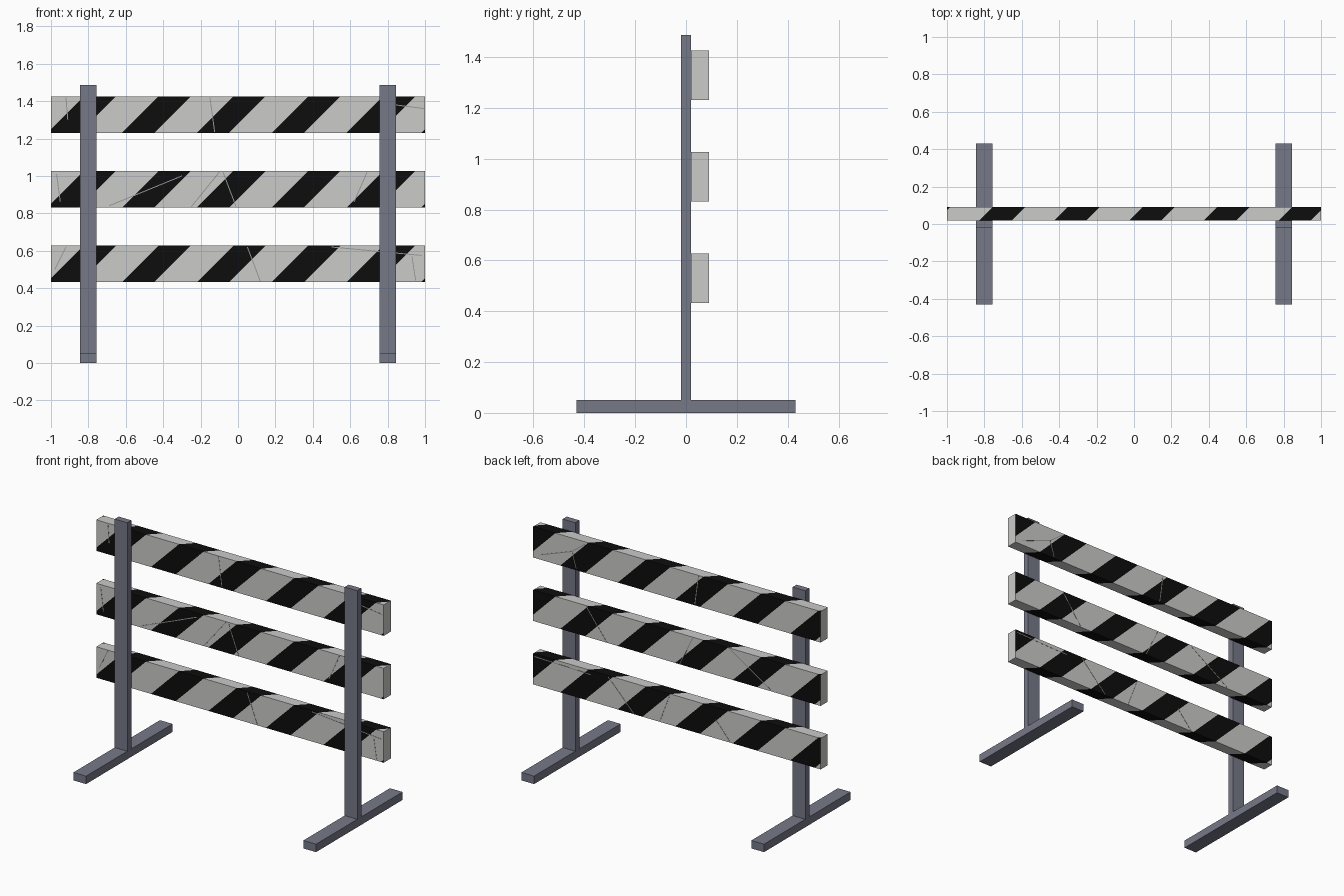
import bpy, bmesh, math
from mathutils import Vector

if "Cube" in bpy.data.objects:
    bpy.data.objects.remove(bpy.data.objects["Cube"])


def mat(name, c):
    m = bpy.data.materials.new(name)
    m.diffuse_color = (*c, 1)
    m.use_nodes = True
    m.node_tree.nodes["Principled BSDF"].inputs["Base Color"].default_value = m.diffuse_color
    return m


STEEL = mat("grey_steel", (0.182, 0.19, 0.245))
WHITE = mat("off_white_paint", (0.597, 0.597, 0.59))
BLACK = mat("black_paint", (0.004, 0.004, 0.004))
CRACK = mat("crack_grey", (0.32, 0.32, 0.32))


def finish(bm, name, mats):
    me = bpy.data.meshes.new(name)
    bmesh.ops.recalc_face_normals(bm, faces=bm.faces[:])
    bm.to_mesh(me)
    bm.free()
    for m in mats:
        me.materials.append(m)
    ob = bpy.data.objects.new(name, me)
    bpy.context.collection.objects.link(ob)
    return ob


def box_bm(lo, hi):
    bm = bmesh.new()
    bmesh.ops.create_cube(bm, size=1)
    for v in bm.verts:
        v.co = Vector([(l + h) / 2 + c * (h - l) for l, h, c in zip(lo, hi, v.co)])
    return bm


# Posts and feet
for s, side in ((-1, "left"), (1, "right")):
    x0, x1 = s * 0.8 - 0.044, s * 0.8 + 0.044
    finish(box_bm((x0, -0.02, 0.05), (x1, 0.02, 1.487)), side + "_post", [STEEL])
    finish(box_bm((x0, -0.43, 0), (x1, 0.43, 0.05)), side + "_foot", [STEEL])

# Boards: diagonal stripes wrap round the four long sides like a spiral
Y0, Y1, H = 0.02, 0.09, 0.195
D = Y1 - Y0
PERIOD, WIDTH, START = 0.4, 0.172, -0.62


def board(name, zb):
    zt = zb + H
    bm = box_bm((-1, Y0, zb), (1, Y1, zt))
    # side normal, stripe plane normal, point where the wrapped coordinate is zero
    sides = [
        ((0, -1, 0), (1, 0, -1), (0, Y0, zb)),
        ((0, 0, 1), (1, -1, 0), (H, Y0, zt)),
        ((0, 1, 0), (1, 0, 1), (H + D, Y1, zt)),
        ((0, 0, -1), (1, 1, 0), (2 * H + D, Y1, zb)),
    ]
    for n, p, o in sides:
        n, p, o = Vector(n), Vector(p), Vector(o)

        def on_side():
            bm.normal_update()
            return [f for f in bm.faces if f.normal.dot(n) > 0.9]

        for k in range(-6, 6):
            for e in (0, WIDTH):
                fs = on_side()
                geom = (fs + list({ed for f in fs for ed in f.edges})
                        + list({v for f in fs for v in f.verts}))
                co = o + Vector((START + k * PERIOD + e, 0, 0))
                bmesh.ops.bisect_plane(bm, geom=geom, dist=1e-5, plane_co=co, plane_no=p)
        for f in on_side():
            u = (f.calc_center_median() - o).dot(p)
            f.material_index = 1 if (u - START) % PERIOD < WIDTH else 0
    finish(bm, name, [WHITE, BLACK])


for name, zb in (("lower_board", 0.432), ("middle_board", 0.831), ("upper_board", 1.23)):
    board(name, zb)

# Cracks: hairline plates on the boards, as (x0, z0, x1, z1)
front = [(-0.15, 1.42, -0.125, 1.235), (-0.92, 1.42, -0.91, 1.3), (0.84, 1.38, 0.995, 1.36),
         (-0.08, 1.02, -0.01, 0.835), (-0.1, 1.02, -0.25, 0.835), (0.69, 1.02, 0.62, 0.86),
         (-0.69, 0.84, -0.3, 1.0), (0.05, 0.62, 0.12, 0.435), (0.5, 0.62, 0.98, 0.575),
         (0.93, 0.57, 0.95, 0.44), (-0.92, 0.62, -0.98, 0.5), (-0.97, 1.01, -0.95, 0.86)]
back = [(-0.15, 1.42, -0.125, 1.235), (0.73, 1.34, 0.95, 1.26), (0.73, 1.34, 0.7, 1.24),
        (0.73, 1.34, 0.64, 1.41), (0.63, 1.02, 0.49, 0.835), (-0.11, 1.02, -0.02, 0.835),
        (-0.37, 1.02, -0.65, 0.84), (0.99, 0.61, 0.6, 0.6), (0.48, 0.62, 0.3, 0.435),
        (0.05, 0.62, 0.12, 0.435) , (-0.27, 0.55, -0.37, 0.435)]


def cracks(name, lines, y):
    bm = bmesh.new()
    for x0, z0, x1, z1 in lines:
        a, b = Vector((x0, y, z0)), Vector((x1, y, z1))
        d = (b - a).normalized()
        w = Vector((-d.z, 0, d.x)) * 0.0025
        vs = []
        for dy in (-0.001, 0.001):
            o = Vector((0, dy, 0))
            vs.append([bm.verts.new(q + o) for q in (a - w, b - w, b + w, a + w)])
        bm.faces.new(vs[0])
        bm.faces.new(vs[1][::-1])
        for i in range(4):
            j = (i + 1) % 4
            bm.faces.new((vs[0][j], vs[0][i], vs[1][i], vs[1][j]))
    finish(bm, name, [CRACK])


cracks("front_cracks", front, Y0)
cracks("back_cracks", back, Y1)
